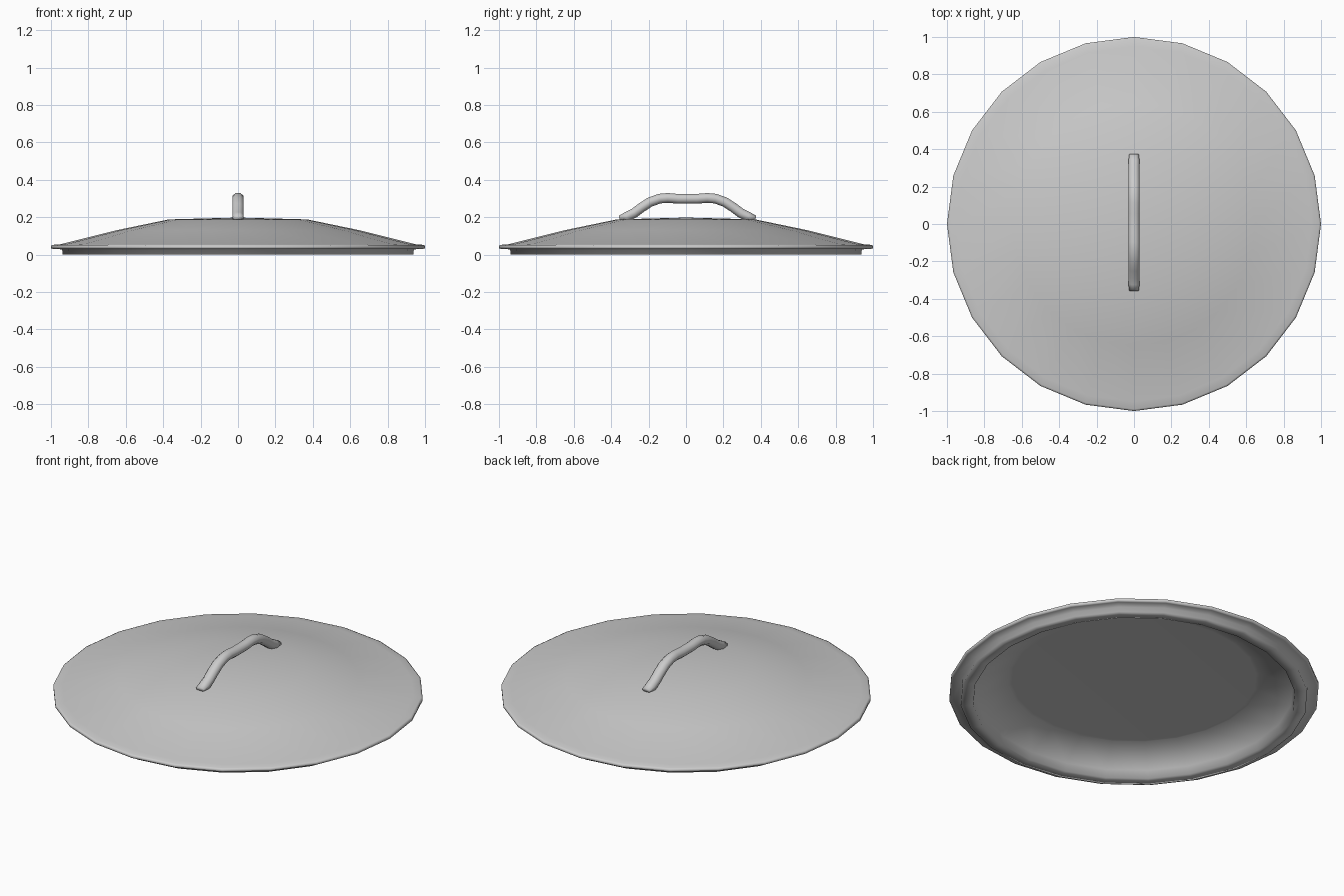
import bpy, bmesh, math
from mathutils import Vector

if "Cube" in bpy.data.objects:
    bpy.data.objects.remove(bpy.data.objects["Cube"])

SIDES = 24

def finish(bm, name, angle):
    bmesh.ops.recalc_face_normals(bm, faces=bm.faces)
    me = bpy.data.meshes.new(name)
    bm.to_mesh(me)
    bm.free()
    ob = bpy.data.objects.new(name, me)
    bpy.context.collection.objects.link(ob)
    bpy.ops.object.select_all(action='DESELECT')
    ob.select_set(True)
    bpy.context.view_layer.objects.active = ob
    bpy.ops.object.shade_smooth_by_angle(angle=math.radians(angle))
    return ob

def bridge(bm, a, b):
    n = len(a)
    for i in range(n):
        bm.faces.new((a[i], a[(i + 1) % n], b[(i + 1) % n], b[i]))

# Lid: domed top, rounded rim, skirt and hollow underside, as (radius, z)
profile = [(0.37, 0.188), (0.65, 0.13), (0.95, 0.055), (0.99, 0.052), (1.0, 0.047),
           (1.0, 0.034), (0.99, 0.03), (0.94, 0.028), (0.938, 0.0),
           (0.87, 0.0), (0.86, 0.045), (0.68, 0.121), (0.66, 0.122)]
bm = bmesh.new()
rings = []
for r, z in profile:
    rings.append([bm.verts.new((r * math.cos(math.tau * i / SIDES),
                                r * math.sin(math.tau * i / SIDES), z))
                  for i in range(SIDES)])
for a, b in zip(rings, rings[1:]):
    bridge(bm, a, b)
for ring, z in ((rings[0], 0.198), (rings[-1], 0.122)):
    c = bm.verts.new((0, 0, z))
    for i in range(SIDES):
        bm.faces.new((ring[i], ring[(i + 1) % SIDES], c))
finish(bm, "lid", 100)

# Handle: octagonal tube along a mirrored path of (y, z)
half = [(0.365, 0.197), (0.325, 0.202), (0.285, 0.222), (0.245, 0.252),
        (0.20, 0.281), (0.15, 0.299), (0.105, 0.303), (0.05, 0.298)]
path = [Vector((0, -y, z)) for y, z in half] + [Vector((0, 0, 0.298))]
path += [Vector((0, y, z)) for y, z in reversed(half)]
bm = bmesh.new()
rings = []
for k, p in enumerate(path):
    t = (path[min(k + 1, len(path) - 1)] - path[max(k - 1, 0)]).normalized()
    up = Vector((1, 0, 0)).cross(t)
    end = k in (0, len(path) - 1)
    rad, wide = (0.012, 0.025) if end else (0.026, 0.03)
    ring = []
    for i in range(8):
        a = math.tau * (i + 0.5) / 8
        ring.append(bm.verts.new(p + (Vector((wide * math.cos(a), 0, 0))
                                      + up * rad * math.sin(a)) / math.cos(math.pi / 8)))
    rings.append(ring)
for a, b in zip(rings, rings[1:]):
    bridge(bm, a, b)
bm.faces.new(rings[0])
bm.faces.new(rings[-1])
ob = finish(bm, "handle", 85)
ob.location.y = 0.008
